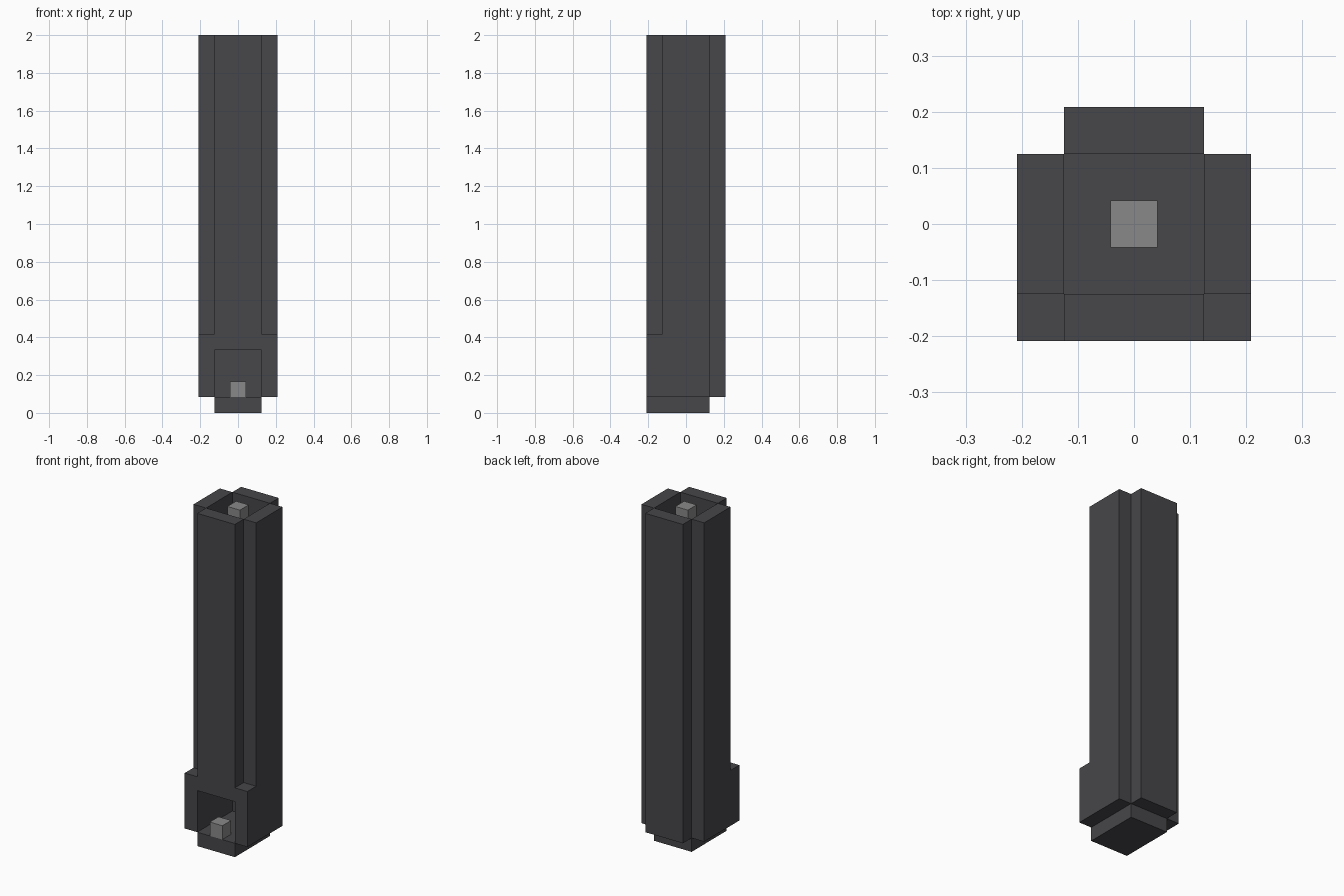
import bpy
import bmesh
from mathutils import Vector

if "Cube" in bpy.data.objects:
    bpy.data.objects.remove(bpy.data.objects["Cube"], do_unlink=True)

U = 1 / 12            # one block
INNER = 1.5 * U       # half width of the hollow shaft
OUTER = 2.5 * U       # half width across the walls
TOP = 24 * U


def make_material(name, color):
    mat = bpy.data.materials.new(name)
    mat.use_nodes = True
    mat.diffuse_color = color
    bsdf = mat.node_tree.nodes["Principled BSDF"]
    bsdf.inputs["Base Color"].default_value = color
    bsdf.inputs["Roughness"].default_value = 0.9
    return mat


dark_stone = make_material("dark_stone", (0.063, 0.061, 0.068, 1))
light_grey = make_material("light_grey", (0.25, 0.25, 0.25, 1))


def box(name, low, high, mat):
    low, high = Vector(low), Vector(high)
    bm = bmesh.new()
    bmesh.ops.create_cube(bm, size=1)
    bmesh.ops.scale(bm, vec=high - low, verts=bm.verts)
    mesh = bpy.data.meshes.new(name)
    bm.to_mesh(mesh)
    bm.free()
    mesh.materials.append(mat)
    obj = bpy.data.objects.new(name, mesh)
    obj.location = (low + high) / 2
    bpy.context.collection.objects.link(obj)
    return obj


# Floor slab, reaching forward under the opening
box("floor", (-INNER, -OUTER, 0), (INNER, INNER, U), dark_stone)

# Back wall, and front wall that stops above the opening
box("back_wall", (-INNER, INNER, U), (INNER, OUTER, TOP), dark_stone)
box("front_wall", (-INNER, -OUTER, 4 * U), (INNER, -INNER, TOP), dark_stone)

# Side walls and short posts beside the opening
for side, x0, x1 in (("left", INNER, OUTER), ("right", -OUTER, -INNER)):
    box(side + "_wall", (x0, -INNER, U), (x1, INNER, TOP), dark_stone)
    box(side + "_post", (x0, -OUTER, U), (x1, -INNER, 5 * U), dark_stone)

# Small blocks: one in the opening, one in the mouth of the shaft
for name, y, z in (("opening_block", -2 * U, U), ("top_block", 0, TOP - U)):
    box(name, (-U / 2, y - U / 2, z), (U / 2, y + U / 2, z + U), light_grey)
